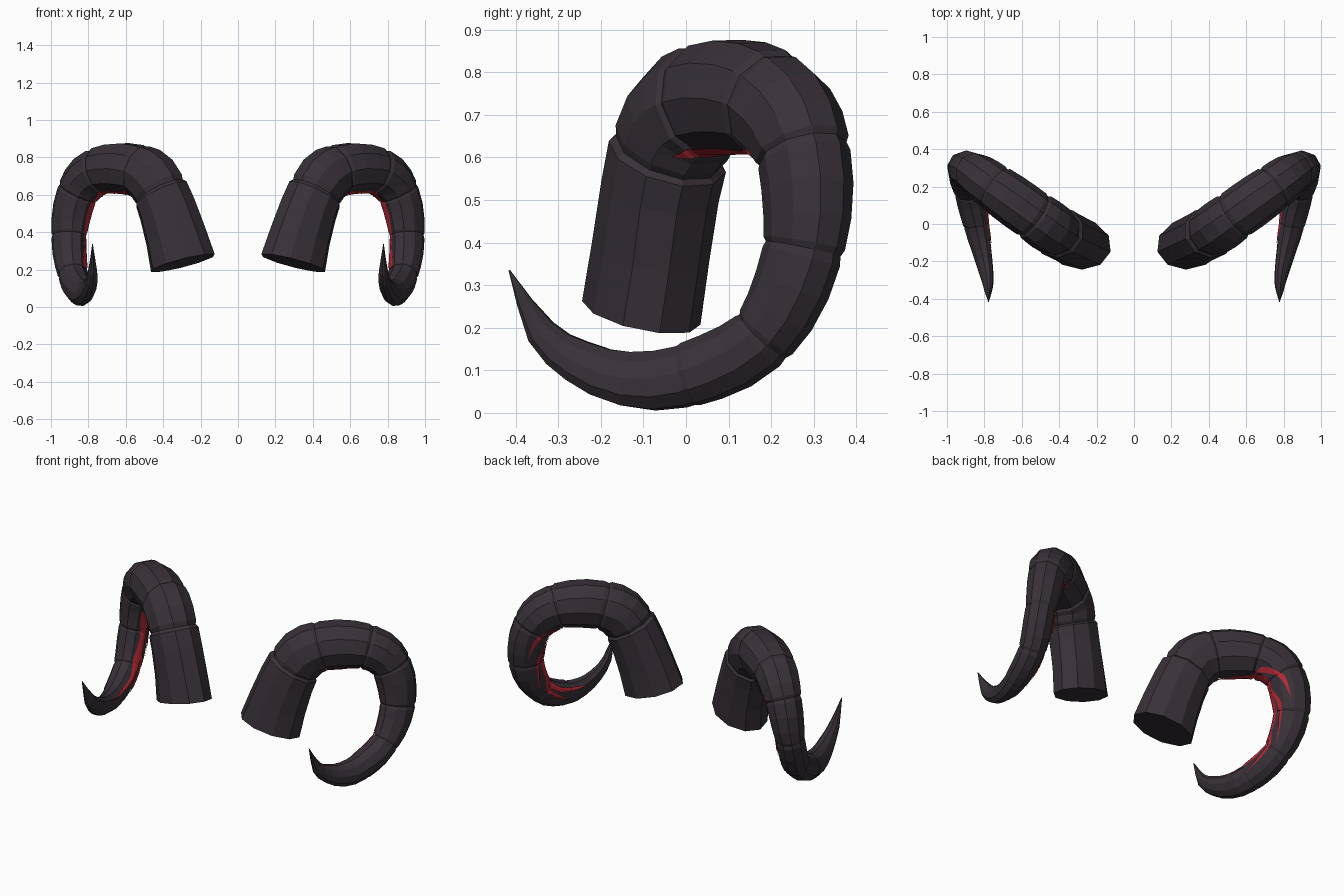
import bpy, math
from mathutils import Vector

if "Cube" in bpy.data.objects:
    bpy.data.objects.remove(bpy.data.objects["Cube"])

SIDES = 10
CURL = Vector((0.68, 0.02, 0.40))   # point the horn curls around

# Horn centre line: x, y, z, in-plane radius, cross radius (one row per growth ring)
PATH = [
    (0.295, -0.105, 0.235, 0.182, 0.138),
    (0.415, -0.040, 0.615, 0.146, 0.134),
    (0.535, 0.045, 0.730, 0.138, 0.132),
    (0.745, 0.195, 0.728, 0.124, 0.124),
    (0.860, 0.275, 0.610, 0.112, 0.105),
    (0.905, 0.275, 0.385, 0.100, 0.084),
    (0.885, 0.180, 0.180, 0.078, 0.076),
    (0.845, 0.000, 0.088, 0.078, 0.066),
    (0.815, -0.140, 0.080, 0.070, 0.050),
    (0.790, -0.255, 0.122, 0.055, 0.036),
    (0.778, -0.340, 0.190, 0.038, 0.024),
    (0.778, -0.415, 0.335, 0.002, 0.002),
]
LAST = len(PATH) - 1
PTS = [Vector(p[:3]) for p in PATH]


def material(name, rgb):
    m = bpy.data.materials.new(name)
    m.diffuse_color = (*rgb, 1)
    m.use_nodes = True
    m.node_tree.nodes["Principled BSDF"].inputs["Base Color"].default_value = m.diffuse_color
    return m


def centre(u):
    """Smooth curve through the centre line points."""
    i = min(int(u), LAST - 1)
    t = u - i
    p1, p2 = PTS[i], PTS[i + 1]
    p0 = PTS[i - 1] if i else p1 * 2 - p2 + Vector((0.06, 0, 0))
    p3 = PTS[i + 2] if i + 2 <= LAST else p2 * 2 - p1
    return 0.5 * (2 * p1 + (p2 - p0) * t + (2 * p0 - 5 * p1 + 4 * p2 - p3) * t * t
                  + (3 * p1 - p0 - 3 * p2 + p3) * t ** 3)


def ring(u, swell):
    """Cross-section; angle zero faces the inside of the curl."""
    c = centre(u)
    tan = (centre(min(u + 0.02, LAST)) - centre(max(u - 0.02, 0))).normalized()
    inner = CURL - c
    inner = (inner - tan * inner.dot(tan)).normalized()
    side = tan.cross(inner)
    i = min(int(u), LAST - 1)
    t = u - i
    a, b = [(PATH[i][k] * (1 - t) + PATH[i + 1][k] * t) * swell for k in (3, 4)]
    pts = []
    for k in range(SIDES):
        ang = 2 * math.pi * k / SIDES
        pts.append(c + inner * a * math.cos(ang) + side * b * math.sin(ang))
    return c, pts


# Stations: grooved, swollen segments first, then a smooth tapering tip
stations = [(0.0, 1.0), (0.35, 1.0), (0.7, 1.02), (0.95, 1.05)]
for s in range(1, 7):
    stations += [(s, 0.96), (s + 0.08, 1.02), (s + 0.38, 1.05), (s + 0.68, 1.05), (s + 0.94, 1.03)]
stations += [(7, 0.98), (7.1, 1.0), (7.5, 1.02), (8, 1), (8.5, 1), (9, 1), (9.5, 1), (10, 1),
             (10.5, 1), (11, 1)]
US = [s[0] for s in stations]
RINGS = [ring(*s) for s in stations]


def surface(u, deg, lift):
    """Point on the faceted horn surface, lifted slightly outward."""
    j = max(k for k in range(len(US) - 1) if US[k] <= u)
    t = (u - US[j]) / (US[j + 1] - US[j])
    f = (deg / 360 * SIDES) % SIDES
    k = int(f) % SIDES
    w = f - int(f)
    p = [r[1][k].lerp(r[1][(k + 1) % SIDES], w) for r in RINGS[j:j + 2]]
    c = RINGS[j][0].lerp(RINGS[j + 1][0], t)
    p = p[0].lerp(p[1], t)
    return p + (p - c).normalized() * lift


def make(name, verts, faces, mat):
    me = bpy.data.meshes.new(name)
    me.from_pydata(verts, [], faces)
    me.materials.append(mat)
    ob = bpy.data.objects.new(name, me)
    bpy.context.collection.objects.link(ob)
    mod = ob.modifiers.new("mirror", 'MIRROR')
    mod.use_clip = False
    mod.use_mirror_merge = False
    return ob


def crack(name, nodes, mat):
    """Pointed ribbon through (position, angle, half width in degrees) nodes."""
    verts, cols = [], 3
    for n in range(len(nodes) - 1):
        a, b = nodes[n], nodes[n + 1]
        steps = max(3, int((b[0] - a[0]) * 14))
        for s in range(steps + (n == len(nodes) - 2)):
            u, ang, w = [p + (q - p) * s / steps for p, q in zip(a, b)]
            verts += [surface(u, ang + w * d, 0.006) for d in (-1, 0, 1)]
    rows = len(verts) // cols
    faces = [(r * cols + k, r * cols + k + 1, (r + 1) * cols + k + 1, (r + 1) * cols + k)
             for r in range(rows - 1) for k in range(cols - 1)]
    make(name, verts, faces, mat)


dark = material("dark horn", (0.040, 0.031, 0.040))
red = material("red crack", (0.45, 0.022, 0.034))

# Pair of horns
verts = [p for _, pts in RINGS for p in pts]
faces = [tuple(reversed(range(SIDES)))]
for j in range(len(RINGS) - 1):
    for k in range(SIDES):
        n = (k + 1) % SIDES
        faces.append((j * SIDES + k, j * SIDES + n, (j + 1) * SIDES + n, (j + 1) * SIDES + k))
faces.append(tuple((len(RINGS) - 1) * SIDES + k for k in range(SIDES)))
make("horns", verts, faces, dark)

# Red cracks along the inside of the curl, with branches
crack("main_crack", [(1.5, -22, 0), (2.2, -4, 10), (3.0, 8, 14), (3.7, 26, 15), (4.5, 22, 17),
                     (5.2, 32, 14), (5.9, 24, 17), (6.5, 36, 11), (7.2, 30, 8), (8.2, 44, 0)], red)
crack("upper_branch", [(2.9, 16, 2), (3.3, 46, 9), (3.8, 62, 9), (4.2, 84, 7), (4.75, 96, 0)], red)
crack("middle_branch", [(4.3, 30, 3), (4.8, 58, 8), (5.3, 66, 5), (5.8, 82, 0)], red)
crack("lower_branch", [(5.5, 30, 3), (5.9, 54, 9), (6.4, 62, 7), (7.0, 78, 0)], red)
